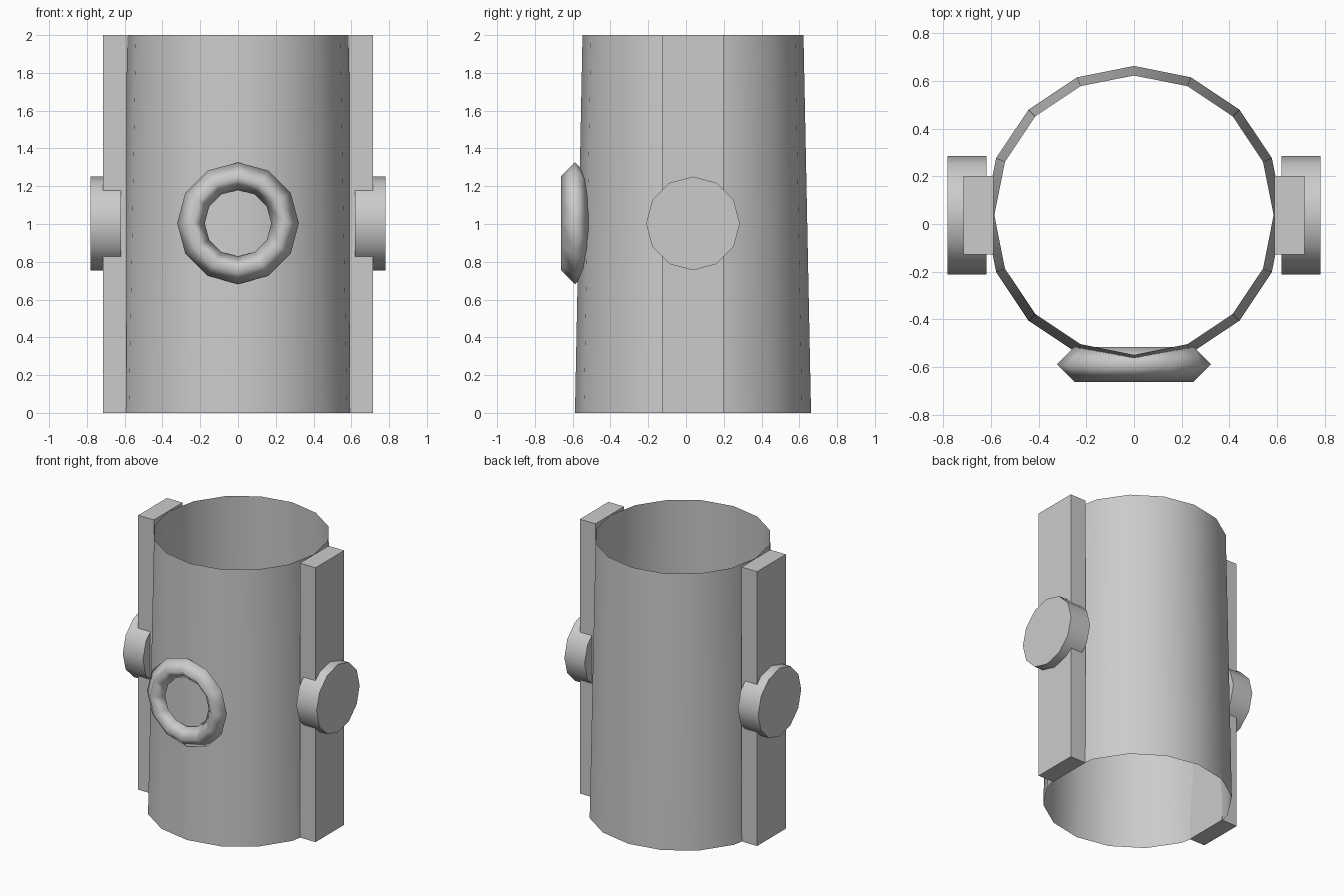
import bpy
from math import radians, pi

if "Cube" in bpy.data.objects:
    bpy.data.objects.remove(bpy.data.objects["Cube"])

CY = 0.037  # tube axis in y


def finish(name, smooth=True):
    ob = bpy.context.object
    ob.name = name
    bpy.ops.object.transform_apply(location=True, rotation=True, scale=True)
    if smooth:
        bpy.ops.object.shade_smooth_by_angle(angle=radians(50))
    return ob


# Open, slightly tapered 16-sided tube
bpy.ops.mesh.primitive_cone_add(vertices=16, radius1=0.625, radius2=0.585, depth=2,
                                end_fill_type='NOTHING', location=(0, CY, 1))
finish("tube")

# Upright rails and round bosses on both sides
for side, label in ((-1, "left"), (1, "right")):
    bpy.ops.mesh.primitive_cube_add(size=1, location=(side * 0.652, CY, 1))
    bpy.context.object.scale = (0.126, 0.33, 2)
    finish(label + "_rail", smooth=False)

    bpy.ops.mesh.primitive_cylinder_add(vertices=12, radius=0.248, depth=0.163,
                                        location=(side * 0.7, CY, 1.003),
                                        rotation=(0, pi / 2, 0))
    finish(label + "_boss")

# Ring on the front, diamond cross-section with smooth shading
bpy.ops.mesh.primitive_torus_add(major_segments=12, minor_segments=4,
                                 major_radius=0.249, minor_radius=0.073,
                                 location=(0, -0.588, 1.004), rotation=(pi / 2, 0, 0))
finish("front_ring", smooth=False)
bpy.ops.object.shade_smooth()
